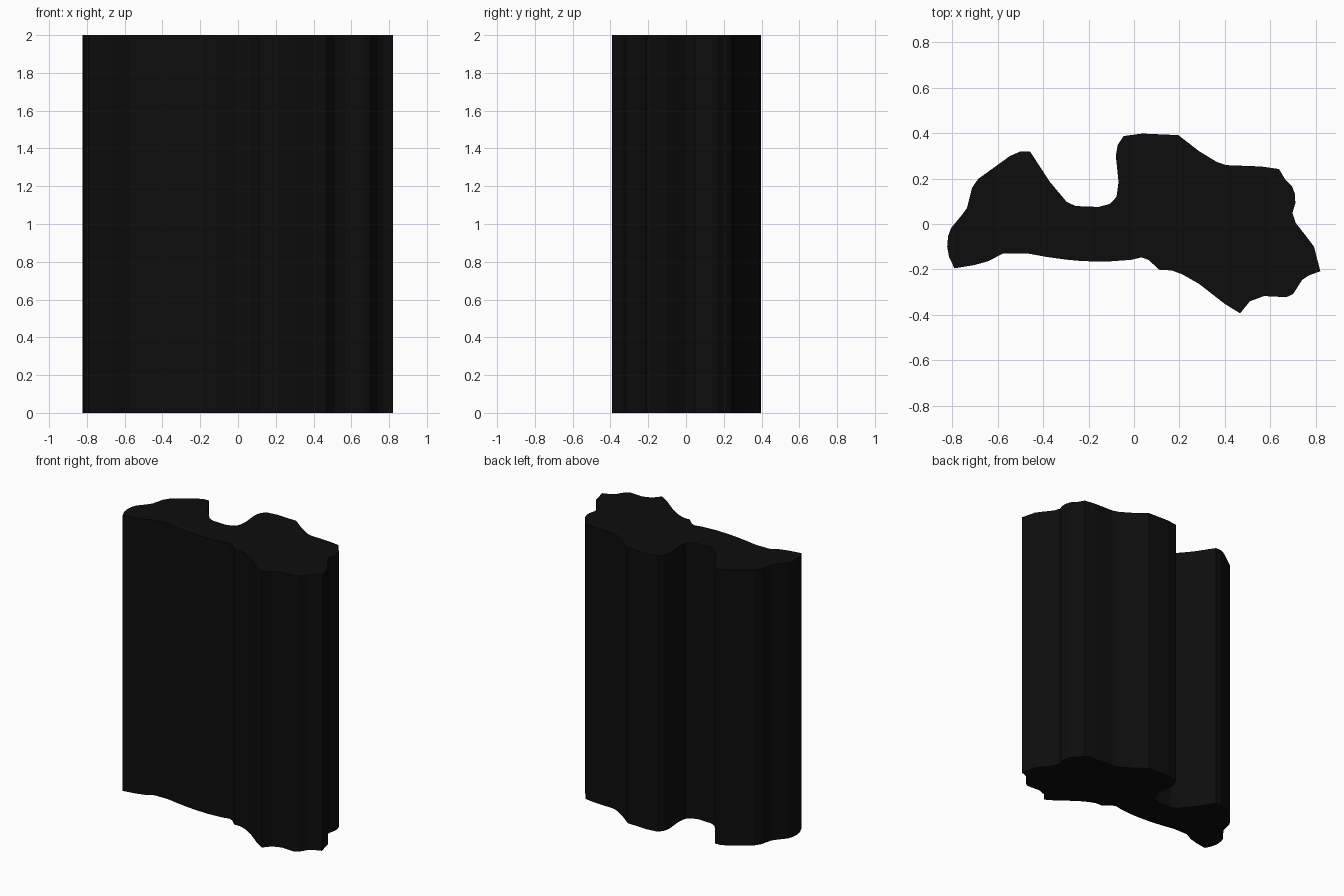
import bpy, bmesh

HEIGHT = 2.0

# Outline of the block seen from above, counter-clockwise from the front left
OUTLINE = [
    # front edge
    (-.79, -.195), (-.70, -.18), (-.64, -.163), (-.577, -.13), (-.467, -.13),
    (-.384, -.145), (-.296, -.157), (-.23, -.163), (-.13, -.166), (-.015, -.158),
    (.033, -.147), (.064, -.158), (.112, -.202), (.164, -.204), (.21, -.22),
    (.287, -.264), (.40, -.352), (.467, -.393), (.51, -.34), (.572, -.317),
    (.67, -.322), (.70, -.308), (.74, -.246), (.77, -.226), (.82, -.208),
    # right edge
    (.792, -.10), (.76, -.057), (.712, .004), (.697, .048), (.71, .092),
    (.708, .132), (.695, .167), (.664, .198), (.638, .242),
    # back edge with the deep notch
    (.56, .253), (.406, .259), (.366, .272), (.287, .32), (.195, .391),
    (.037, .398), (-.046, .387), (-.072, .347), (-.08, .30), (-.068, .185),
    (-.077, .119), (-.107, .088), (-.156, .075), (-.257, .079), (-.296, .097),
    (-.37, .185), (-.458, .32), (-.498, .32), (-.546, .299), (-.686, .198),
    # left edge
    (-.713, .158), (-.735, .07), (-.757, .04), (-.805, -.018), (-.818, -.053),
    (-.822, -.10), (-.814, -.145),
]

# Extrude the outline straight up into a solid block
bm = bmesh.new()
base = bm.faces.new([bm.verts.new((x, y, 0)) for x, y in OUTLINE])
top = bmesh.ops.extrude_face_region(bm, geom=[base], use_keep_orig=True)["geom"]
bmesh.ops.translate(bm, vec=(0, 0, HEIGHT),
                    verts=[v for v in top if isinstance(v, bmesh.types.BMVert)])
bmesh.ops.recalc_face_normals(bm, faces=bm.faces)

mesh = bpy.data.meshes.new("rock_pillar")
bm.to_mesh(mesh)
bm.free()
pillar = bpy.data.objects.new("rock_pillar", mesh)
bpy.context.collection.objects.link(pillar)

# Near-black stone
stone = bpy.data.materials.new("black_stone")
stone.diffuse_color = (0.004, 0.004, 0.004, 1)
mesh.materials.append(stone)
